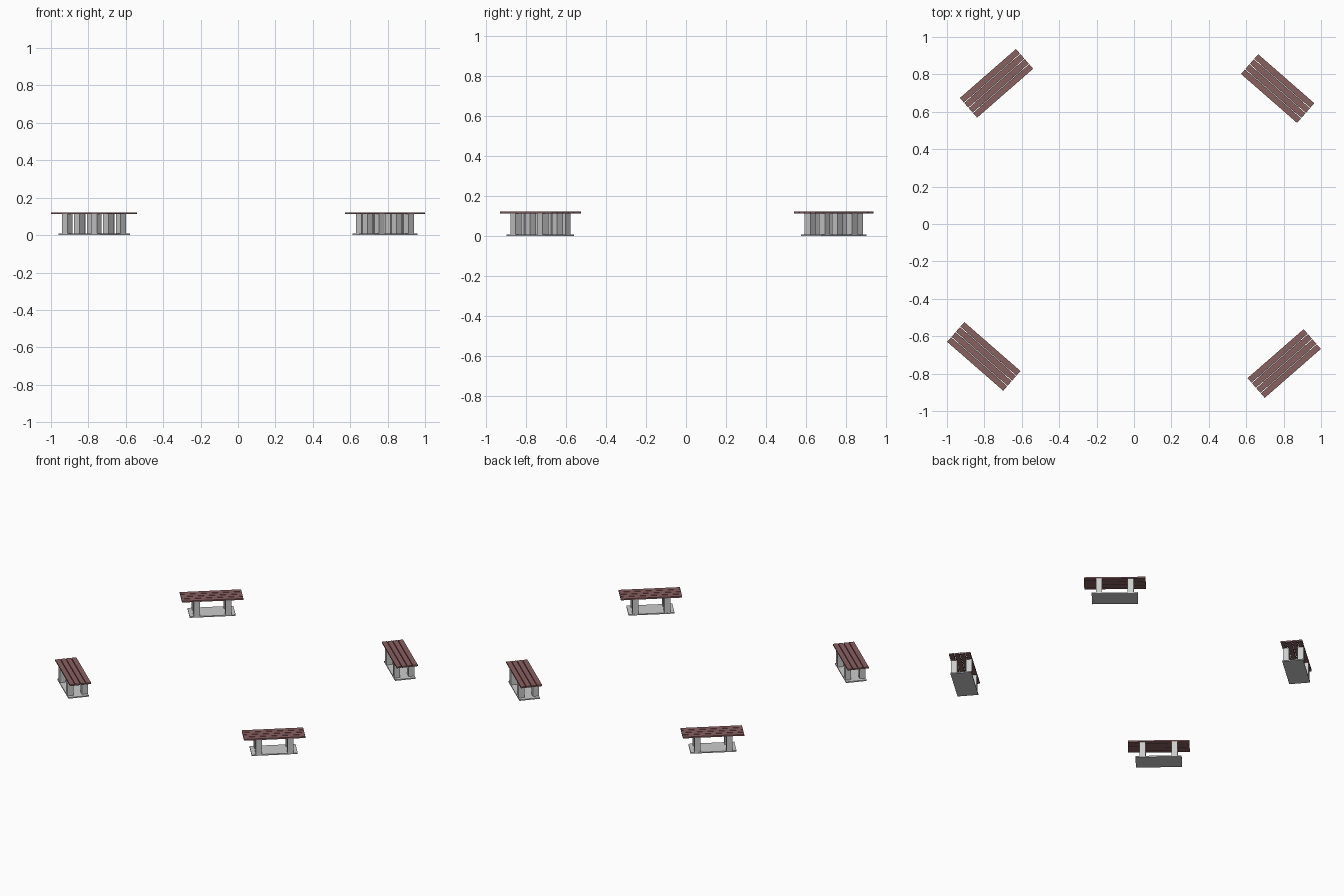
import bpy, bmesh
from math import radians
from mathutils import Matrix, Vector

if "Cube" in bpy.data.objects:
    bpy.data.objects.remove(bpy.data.objects["Cube"])

wood = bpy.data.materials.new("brown_wood")
wood.diffuse_color = (0.25, 0.115, 0.115, 1)
wood.use_nodes = True
wood.node_tree.nodes["Principled BSDF"].inputs["Base Color"].default_value = wood.diffuse_color


def boxes(name, items, place, mat=None):
    """One object made of boxes given as (centre, size), placed by a matrix."""
    bm = bmesh.new()
    for c, s in items:
        m = Matrix.Translation(Vector(c)) @ Matrix.Diagonal((*s, 1))
        bmesh.ops.create_cube(bm, size=1, matrix=m)
    me = bpy.data.meshes.new(name)
    bm.to_mesh(me)
    bm.free()
    ob = bpy.data.objects.new(name, me)
    ob.matrix_world = place
    bpy.context.collection.objects.link(ob)
    if mat:
        me.materials.append(mat)


LENGTH, PLANK, GAP = 0.398, 0.032, 0.004
BASE_TOP, SEAT_BOTTOM, SEAT_TOP = 0.008, 0.112, 0.122


def bench(name, x, y, angle):
    place = Matrix.Translation((x, y, 0)) @ Matrix.Rotation(radians(angle), 4, 'Z')
    # ground slab
    boxes(name + "_base", [((0, 0, BASE_TOP / 2), (0.298, 0.136, BASE_TOP))], place)
    # four square posts
    h = SEAT_BOTTOM - BASE_TOP
    boxes(name + "_legs",
          [((sx * 0.103, sy * 0.048, BASE_TOP + h / 2), (0.039, 0.039, h))
           for sx in (-1, 1) for sy in (-1, 1)], place)
    # four seat planks with narrow gaps
    t = SEAT_TOP - SEAT_BOTTOM
    boxes(name + "_seat_planks",
          [((0, (i - 1.5) * (PLANK + GAP), SEAT_BOTTOM + t / 2), (LENGTH, PLANK, t))
           for i in range(4)], place, wood)


bench("back_right_bench", 0.768, 0.724, -41.1)
bench("back_left_bench", -0.735, 0.752, 41.1)
bench("front_left_bench", -0.803, -0.708, -41.1)
bench("front_right_bench", 0.803, -0.746, 41.1)
